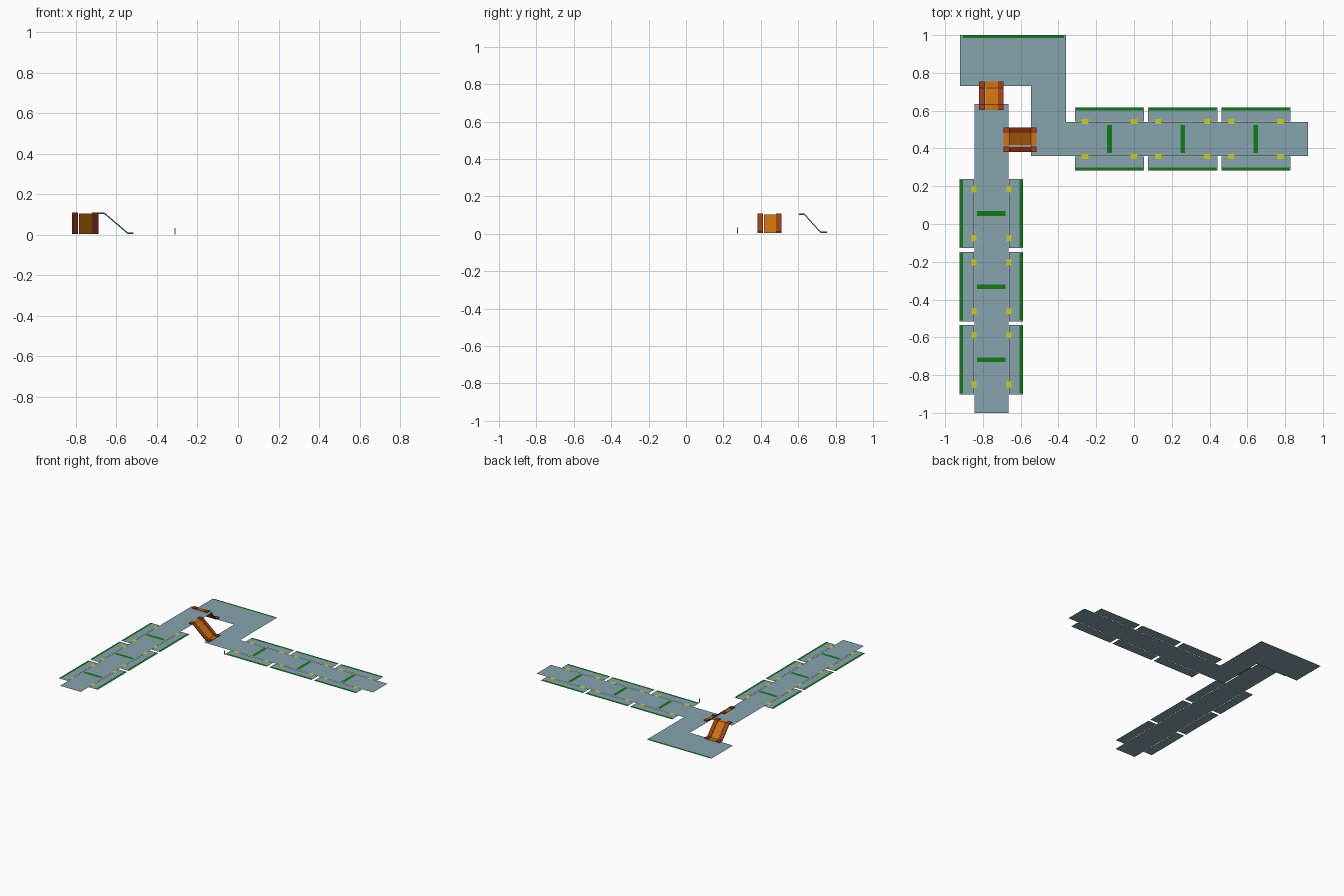
import bpy, bmesh

if "Cube" in bpy.data.objects:
    bpy.data.objects.remove(bpy.data.objects["Cube"])

def mat(name, rgb):
    m = bpy.data.materials.new(name)
    m.diffuse_color = (*rgb, 1)
    m.use_nodes = True
    m.node_tree.nodes["Principled BSDF"].inputs["Base Color"].default_value = m.diffuse_color
    return m

FLOOR = mat("floor_grey_blue", (0.24, 0.37, 0.42))
GREEN = mat("green", (0.005, 0.2, 0.008))
YELLOW = mat("yellow", (0.6, 0.6, 0.02))
ORANGE = mat("orange", (0.62, 0.17, 0.005))
RUST = mat("rust", (0.36, 0.05, 0.008))
TEAL = mat("teal", (0.02, 0.13, 0.2))

def finish(name, bm, *mats):
    me = bpy.data.meshes.new(name)
    bm.to_mesh(me)
    bm.free()
    for m in mats:
        me.materials.append(m)
    ob = bpy.data.objects.new(name, me)
    bpy.context.collection.objects.link(ob)
    return ob

def sheet(name, pts, z, m):
    """Flat sheet, counter-clockwise outline, facing up."""
    bm = bmesh.new()
    bm.faces.new([bm.verts.new((x, y, z)) for x, y in pts])
    return finish(name, bm, m)

def rect(name, x0, x1, y0, y1, z, m):
    x0, x1 = sorted((x0, x1))
    y0, y1 = sorted((y0, y1))
    return sheet(name, [(x0, y0), (x1, y0), (x1, y1), (x0, y1)], z, m)

LOW, HIGH, LIFT = 0.0, 0.1, 0.002

# walkways: raised straight one and low one with the corner landing
rect("upper_walkway", -0.845, -0.665, -1, 0.635, HIGH, FLOOR)
sheet("lower_walkway", [(-0.545, 0.36), (0.92, 0.36), (0.92, 0.54), (-0.36, 0.54),
                        (-0.36, 1), (-0.92, 1), (-0.92, 0.73), (-0.545, 0.73)], LOW, FLOOR)
rect("landing_edge_strip", -0.905, -0.37, 0.985, 0.999, LOW + LIFT, GREEN)

def bays(tag, centres, mid, z, along_x):
    """Side bays with edge strips, corner markers and a cross bar."""
    def r(name, a0, a1, c0, c1, zz, m):
        if along_x:
            rect(name, a0, a1, c0, c1, zz, m)
        else:
            rect(name, c0, c1, a0, a1, zz, m)
    for c in centres:
        r(tag + "_cross_bar", c - 0.0125, c + 0.0125, mid - 0.075, mid + 0.075, z + LIFT, GREEN)
        for s in (-1, 1):
            r(tag + "_side_bay", c - 0.183, c + 0.183, mid + s * 0.093, mid + s * 0.168, z, FLOOR)
            r(tag + "_edge_strip", c - 0.178, c + 0.178, mid + s * 0.15, mid + s * 0.167, z + LIFT, GREEN)
            for d in (-0.13, 0.13):
                r(tag + "_marker", c + d - 0.018, c + d + 0.018,
                  mid + s * 0.08, mid + s * 0.106, z + LIFT, YELLOW)

bays("upper", (-0.719, -0.332, 0.055), -0.755, HIGH, False)
bays("lower", (-0.13, 0.258, 0.645), 0.45, LOW, True)

def ramp(name, profile, centre, along_x, thick, half0, half1, m):
    """Thin bent slab extruded across, teal at the sides."""
    bm = bmesh.new()
    loop = profile + [(a, z + thick) for a, z in reversed(profile)]
    ends = []
    for w in (half0, half1):
        c = centre + w
        ends.append([bm.verts.new((a, c, z) if along_x else (c, a, z)) for a, z in loop])
    n = len(loop)
    for i in range(n):
        j = (i + 1) % n
        bm.faces.new((ends[0][i], ends[0][j], ends[1][j], ends[1][i]))
    for e in ends:
        for k in range(len(profile) - 1):
            f = bm.faces.new((e[k], e[k + 1], e[n - 2 - k], e[n - 1 - k]))
            f.material_index = 1
    bmesh.ops.recalc_face_normals(bm, faces=bm.faces)
    finish(name, bm, m, TEAL)

# ramps: orange tread with slightly raised rust side rails
for tag, prof, c, h, ax in (
        ("north_ramp", [(0.603, 0.101), (0.632, 0.101), (0.72, 0.003), (0.755, 0.003)], -0.755, 0.065, False),
        ("east_ramp", [(-0.69, 0.101), (-0.66, 0.101), (-0.545, 0.003), (-0.515, 0.003)], 0.446, 0.065, True)):
    ramp(tag + "_tread", prof, c, ax, 0.003, 0.035 - h, h - 0.03, ORANGE)
    for s in (-1, 1):
        ramp(tag + "_rail", prof, c, ax, 0.008, s * (h - 0.03), s * h, RUST)

# small upright post at the corner of the first low bay
bm = bmesh.new()
bmesh.ops.create_cube(bm, size=1)
for v in bm.verts:
    v.co = (v.co.x * 0.004 - 0.311, v.co.y * 0.004 + 0.276, v.co.z * 0.032 + 0.016)
finish("corner_post", bm)
